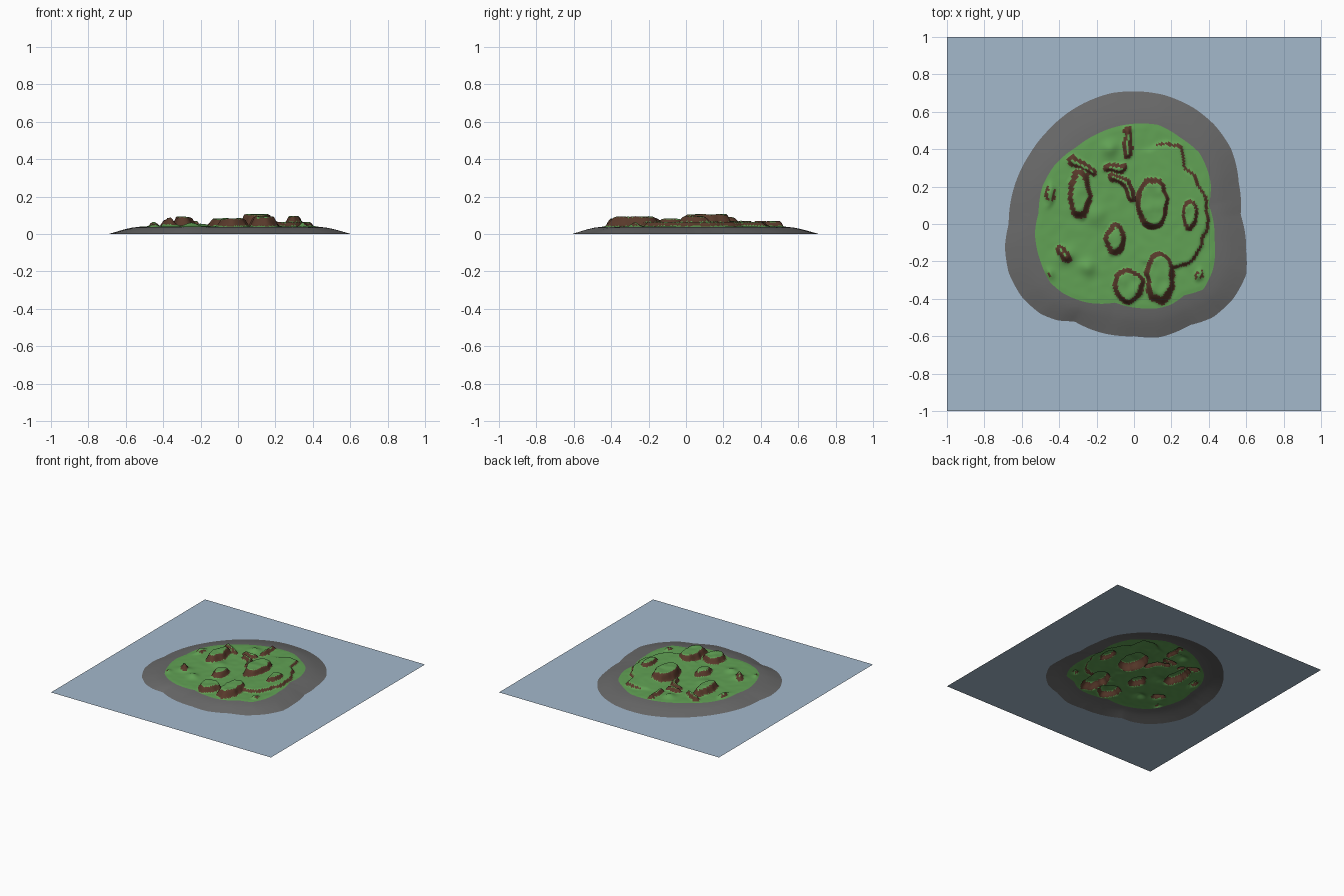
import bpy, bmesh, math
from mathutils import Vector, noise

if "Cube" in bpy.data.objects:
    bpy.data.objects.remove(bpy.data.objects["Cube"])

SEG = 256
OUTER = [(.60,-.15),(.57,.05),(.56,.22),(.52,.40),(.43,.53),(.32,.62),(.16,.69),(-.12,.70),(-.26,.65),
         (-.36,.59),(-.46,.50),(-.56,.37),(-.64,.20),(-.67,0),(-.69,-.12),(-.67,-.26),(-.60,-.39),
         (-.50,-.48),(-.41,-.515),(-.32,-.52),(-.18,-.58),(0,-.60),(.14,-.605),(.30,-.54),(.42,-.50),
         (.53,-.40),(.60,-.27)]
INNER = [(.43,-.08),(.40,.10),(.41,.22),(.35,.38),(.25,.46),(.13,.53),(-.05,.53),(-.20,.48),(-.31,.41),
         (-.42,.32),(-.49,.20),(-.51,.06),(-.53,-.05),(-.50,-.20),(-.45,-.31),(-.38,-.37),(-.25,-.42),
         (-.10,-.42),(.03,-.45),(.13,-.45),(.20,-.43),(.27,-.38),(.37,-.35),(.42,-.25)]
# plateaus: x, y, half width, half depth, rise
HILLS = [(.10,.11,.095,.155,.064),(-.29,.16,.065,.16,.05),(-.10,-.08,.06,.10,.04),(-.03,-.33,.09,.10,.042),
         (.14,-.28,.085,.155,.052),(.30,.05,.055,.12,.054),(-.45,.16,.035,.085,.024),(.345,-.27,.03,.05,.025)]
# soft mounds: x, y, radius, rise
MOUNDS = [(-.36,-.17,.07,.02),(-.25,-.23,.07,.02),(-.46,-.27,.05,.02),(-.13,.40,.07,.02),(-.20,.05,.09,.015)]
RIDGES = [[(-.03,.50),(-.035,.42),(-.03,.37)],[(-.15,.30),(-.06,.30)],[(-.11,.25),(-.04,.22),(-.01,.14)],
          [(-.33,.34),(-.22,.28)],[(-.39,-.14),(-.36,-.18)]]
TERRACE = [(.05,.40),(.18,.44),(.25,.42),(.28,.30),(.35,.22),(.39,.12),(.40,0),(.37,-.12),(.31,-.20),
           (.24,-.24),(0,-.20),(0,.36)]


def step(v, a, b):
    t = max(0, min(1, (v - a) / (b - a)))
    return t * t * (3 - 2 * t)


def radius_fn(points):
    """Radius of a closed outline at any angle."""
    polar = sorted((math.atan2(y, x) % math.tau, math.hypot(x, y)) for x, y in points)
    polar = [(polar[-1][0] - math.tau, polar[-1][1])] + polar + [(polar[0][0] + math.tau, polar[0][1])]

    def radius(a):
        for (a0, r0), (a1, r1) in zip(polar, polar[1:]):
            if a0 <= a <= a1:
                return r0 + (r1 - r0) * (a - a0) / (a1 - a0)
    return radius


def seg_dist(x, y, p, q):
    dx, dy = q[0] - p[0], q[1] - p[1]
    t = max(0, min(1, ((x - p[0]) * dx + (y - p[1]) * dy) / (dx * dx + dy * dy)))
    return math.hypot(x - p[0] - t * dx, y - p[1] - t * dy)


def poly_depth(x, y, poly):
    """Distance to the border, positive inside."""
    d, inside = 9, False
    for p, q in zip(poly, poly[1:] + poly[:1]):
        d = min(d, seg_dist(x, y, p, q))
        if (p[1] > y) != (q[1] > y) and x < p[0] + (q[0] - p[0]) * (y - p[1]) / (q[1] - p[1]):
            inside = not inside
    return d if inside else -d


def height(x, y):
    n = noise.noise(Vector((x * 18, y * 18, 1)))
    m = noise.noise(Vector((x * 18, y * 18, 7)))
    wx, wy = x + .014 * n, y + .014 * m
    low = .024 * step(poly_depth(wx, wy, TERRACE), -.01, .02) * step(x, 0, .2)
    low += sum(h * math.exp(-3 * ((x - cx)**2 + (y - cy)**2) / r**2) for cx, cy, r, h in MOUNDS)
    top = low
    for cx, cy, rx, ry, h in HILLS:
        d = (1 - math.hypot((wx - cx) / rx, (wy - cy) / ry)) * min(rx, ry)
        top = max(top, (h + .006 * n) * step(d, 0, .032))
    for line in RIDGES:
        d = min(seg_dist(wx, wy, p, q) for p, q in zip(line, line[1:]))
        top = max(top, low + .03 * step(d, .03, 0))
    return .04 + top + .002 * m


def material(name, rgb):
    mat = bpy.data.materials.new(name)
    mat.diffuse_color = (*rgb, 1)
    mat.use_nodes = True
    mat.node_tree.nodes["Principled BSDF"].inputs["Base Color"].default_value = mat.diffuse_color
    return mat


def ring_mesh(name, rows, mats, center=None, smooth=True, steep=False):
    """Lofts closed rings from the inside outwards."""
    bm = bmesh.new()
    rings = [[bm.verts.new(p) for p in row] for row in rows]
    for a, b in zip(rings, rings[1:]):
        for i in range(SEG):
            j = (i + 1) % SEG
            bm.faces.new((a[i], b[i], b[j], a[j]))
    if center:
        c = bm.verts.new(center)
        for i in range(SEG):
            bm.faces.new((c, rings[0][i], rings[0][(i + 1) % SEG]))
    bm.normal_update()
    for f in bm.faces:
        f.smooth = smooth
        if steep and f.normal.z < .80:
            f.material_index = 1
    me = bpy.data.meshes.new(name)
    bm.to_mesh(me)
    bm.free()
    for mat in mats:
        me.materials.append(mat)
    bpy.context.collection.objects.link(bpy.data.objects.new(name, me))


outer, inner = radius_fn(OUTER), radius_fn(INNER)
ANG = [math.tau * i / SEG for i in range(SEG)]
R_IN, R_OUT = [inner(a) for a in ANG], [outer(a) for a in ANG]


def polar(a, r, z):
    return (r * math.cos(a), r * math.sin(a), z)


# grass land with brown cliffs
N = 50
land = []
for k in range(1, N + 1):
    row = []
    for a, r in zip(ANG, R_IN):
        x, y, _ = polar(a, r * k / N, 0)
        edge = step(k / N, 1, .95)
        row.append((x, y, .038 + (height(x, y) - .038) * edge))
    land.append(row)
ring_mesh("grass_land", land, [material("grass", (.12, .36, .09)), material("cliff", (.10, .042, .024))],
          center=(0, 0, height(0, 0)), steep=True)

# sloping shore
shore = []
for t, z in ((0, .038), (.25, .033), (.5, .024), (.75, .012), (1, 0)):
    shore.append([polar(a, ri + (ro - ri) * t, z) for a, ri, ro in zip(ANG, R_IN, R_OUT)])
ring_mesh("shore", shore, [material("rock", (.14, .14, .14))])

# square water sheet, open under the island
water = [[polar(a, r, 0) for a, r in zip(ANG, R_OUT)],
         [polar(a, 1 / max(abs(math.cos(a)), abs(math.sin(a))), 0) for a in ANG]]
ring_mesh("water", water, [material("water", (.37, .48, .60))], smooth=False)
